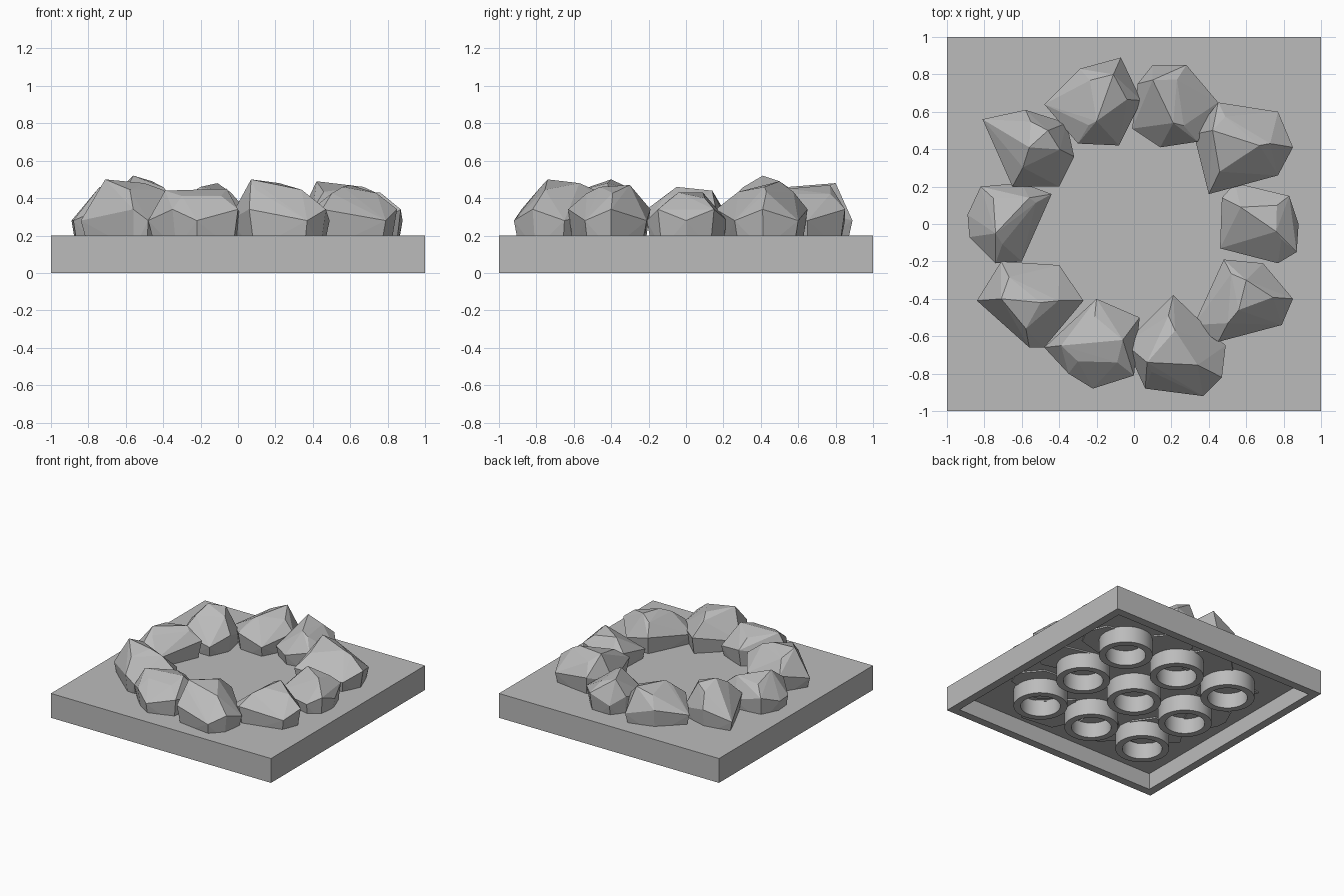
import bpy
import bmesh
import math
from mathutils import Vector

if "Cube" in bpy.data.objects:
    bpy.data.objects.remove(bpy.data.objects["Cube"], do_unlink=True)

grey = bpy.data.materials.new("stone grey")
grey.use_nodes = True
colour = (0.5, 0.5, 0.5, 1)
grey.diffuse_color = colour
grey.node_tree.nodes["Principled BSDF"].inputs["Base Color"].default_value = colour

PLATE_TOP = 0.2
UNDERSIDE = 0.135
MID = 0.31


def finish(bm, name):
    """Turn a bmesh into a named grey object."""
    bmesh.ops.recalc_face_normals(bm, faces=bm.faces)
    mesh = bpy.data.meshes.new(name)
    bm.to_mesh(mesh)
    bm.free()
    mesh.materials.append(grey)
    obj = bpy.data.objects.new(name, mesh)
    bpy.context.collection.objects.link(obj)
    return obj


def base_plate():
    """Square slab, hollowed from below."""
    bm = bmesh.new()
    bmesh.ops.create_cube(bm, size=2)
    for v in bm.verts:
        v.co.z = PLATE_TOP if v.co.z > 0 else 0
    bm.normal_update()
    bottom = min(bm.faces, key=lambda f: f.calc_center_median().z)
    bmesh.ops.inset_region(bm, faces=[bottom], thickness=0.095)
    hollow = bmesh.ops.extrude_face_region(bm, geom=[bottom])["geom"]
    for v in hollow:
        if isinstance(v, bmesh.types.BMVert):
            v.co.z = UNDERSIDE
    if bottom.is_valid:
        bmesh.ops.delete(bm, geom=[bottom], context="FACES")
    finish(bm, "base_plate")


def tube(name, x, y, outer=0.203, inner=0.15, sides=32):
    """Open ring hanging below the plate."""
    bm = bmesh.new()
    section = [(inner, 0), (outer, 0), (outer, UNDERSIDE), (inner, UNDERSIDE)]
    verts = [bm.verts.new((x + r, y, z)) for r, z in section]
    edges = [bm.edges.new((verts[i - 1], verts[i])) for i in range(len(verts))]
    bmesh.ops.spin(bm, geom=verts + edges, cent=(x, y, 0), axis=(0, 0, 1),
                   angle=math.tau, steps=sides)
    bmesh.ops.remove_doubles(bm, verts=bm.verts, dist=0.0005)
    obj = finish(bm, name)
    bpy.ops.object.select_all(action="DESELECT")
    obj.select_set(True)
    bpy.context.view_layer.objects.active = obj
    bpy.ops.object.shade_smooth_by_angle(angle=math.radians(35))


def stone(name, outline, *peaks):
    """Faceted boulder: hull of a widest outline, a sunk foot, a shoulder and peaks."""
    tops = [Vector(p) for p in peaks]
    crown = sum(tops, Vector()) / len(tops)
    rim = [Vector((x, y, MID)) for x, y in outline]
    centre = sum(rim, Vector()) / len(rim)
    points = list(tops)
    for i, p in enumerate(rim):
        # alternate corners sit a little higher or lower
        points.append(p + Vector((0, 0, 0.03 if i % 2 else -0.03)))
        foot = centre.lerp(p, 0.86)
        foot.z = UNDERSIDE - 0.01
        points.append(foot)
        if i % 2:
            shoulder = p.lerp(crown, 0.4)
            shoulder.z = MID + 0.75 * (crown.z - MID)
            points.append(shoulder)
    bm = bmesh.new()
    for p in points:
        bm.verts.new(p)
    hull = bmesh.ops.convex_hull(bm, input=bm.verts)
    loose = {g for g in hull["geom_interior"] + hull["geom_unused"]
             if isinstance(g, bmesh.types.BMVert)}
    bmesh.ops.delete(bm, geom=list(loose), context="VERTS")
    finish(bm, name)


base_plate()
for row, y in zip(("front", "middle", "back"), (-0.5, 0, 0.5)):
    for side, x in zip(("right", "centre", "left"), (-0.5, 0, 0.5)):
        tube(f"tube_{row}_{side}", x, y)

# Ring of boulders
stone("stone_back_right",
      [(-.48, .64), (-.29, .83), (-.07, .89), (.04, .66), (-.08, .42), (-.3, .43)],
      (-.11, .8, .48), (-.2, .55, .46))
stone("stone_back_left",
      [(-.01, .51), (.02, .75), (.1, .85), (.28, .85), (.45, .65), (.34, .44), (.14, .41)],
      (.1, .77, .47), (.21, .54, .45))
stone("stone_left_back",
      [(.32, .48), (.45, .65), (.77, .6), (.85, .41), (.77, .26), (.4, .16)],
      (.42, .5, .49), (.67, .42, .46))
stone("stone_left",
      [(.46, -.13), (.47, .14), (.54, .22), (.83, .15), (.88, 0), (.87, -.15), (.77, -.21)],
      (.57, .09, .43), (.76, -.04, .43))
stone("stone_left_front",
      [(.32, -.54), (.48, -.19), (.69, -.21), (.85, -.4), (.79, -.54), (.45, -.63)],
      (.56, -.46, .46), (.6, -.3, .47))
stone("stone_front_left",
      [(-.05, -.64), (.21, -.38), (.49, -.65), (.47, -.82), (.37, -.92), (.06, -.88)],
      (.07, -.74, .5), (.22, -.57, .48))
stone("stone_front_right",
      [(-.48, -.66), (-.35, -.8), (-.22, -.88), (0, -.81), (.03, -.5), (-.2, -.4)],
      (-.39, -.65, .44), (-.06, -.62, .45))
stone("stone_right_front",
      [(-.84, -.41), (-.71, -.2), (-.4, -.22), (-.27, -.41), (-.48, -.66), (-.56, -.66)],
      (-.71, -.4, .5), (-.5, -.42, .48))
stone("stone_right",
      [(-.89, .05), (-.82, .2), (-.6, .22), (-.44, .16), (-.6, -.2), (-.74, -.21), (-.88, -.07)],
      (-.56, .14, .44), (-.74, -.05, .46))
stone("stone_right_back",
      [(-.81, .56), (-.58, .61), (-.36, .54), (-.32, .36), (-.4, .2), (-.65, .2)],
      (-.56, .41, .52), (-.46, .5, .49))
